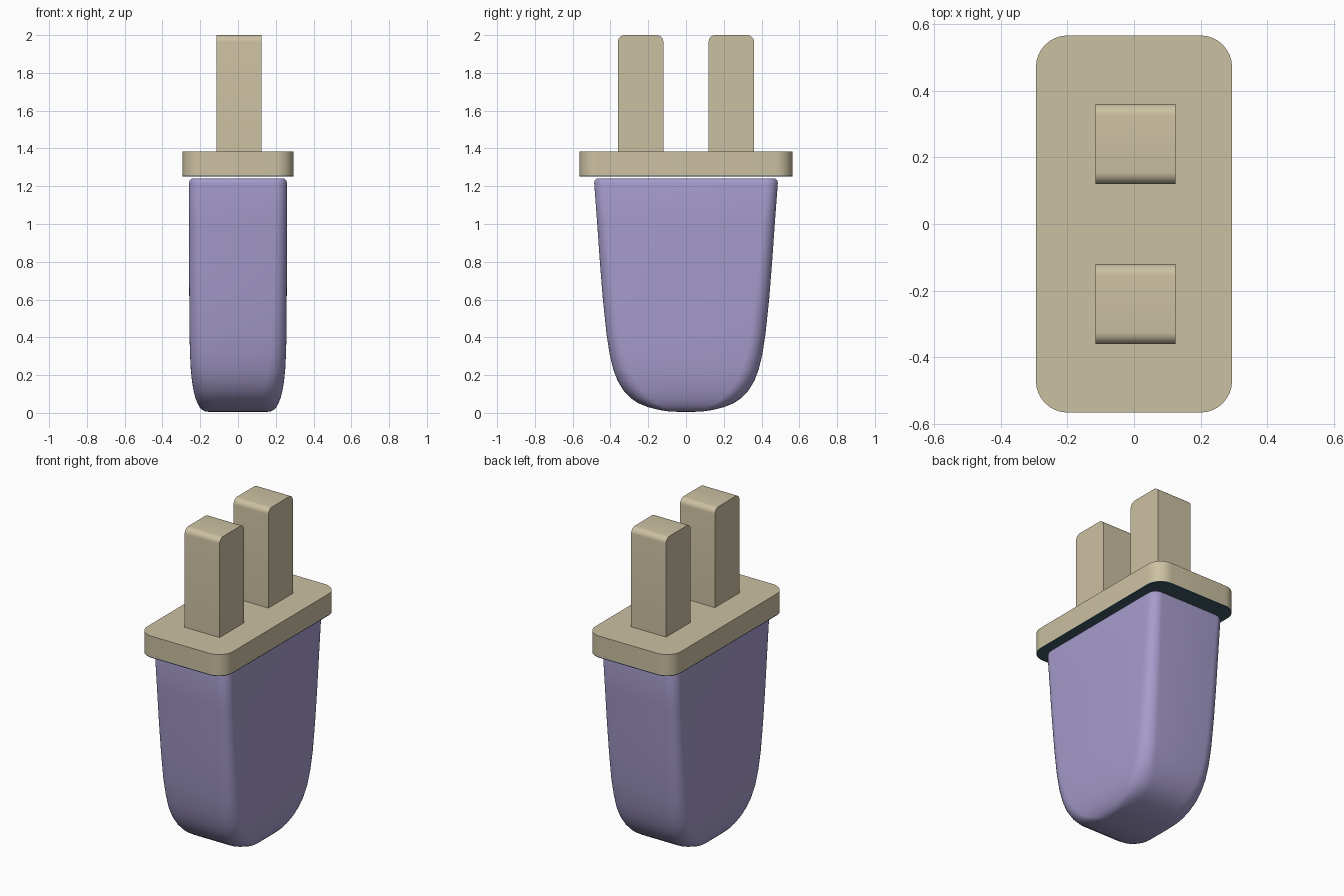
import bpy, bmesh, math

if "Cube" in bpy.data.objects:
    bpy.data.objects.remove(bpy.data.objects["Cube"])

def material(name, color):
    m = bpy.data.materials.new(name)
    m.diffuse_color = (*color, 1)
    m.use_nodes = True
    m.node_tree.nodes["Principled BSDF"].inputs["Base Color"].default_value = m.diffuse_color
    return m

TAN = material("tan", (0.60, 0.53, 0.36))
PURPLE = material("purple", (0.38, 0.33, 0.60))
TEAL = material("dark_teal", (0.05, 0.10, 0.13))

def rounded_rect(hx, hy, r, n=8):
    """Counter-clockwise outline of a rectangle with round corners."""
    pts = []
    for k, (sx, sy) in enumerate([(1, 1), (-1, 1), (-1, -1), (1, -1)]):
        for i in range(n + 1):
            a = math.pi / 2 * (k + i / n)
            pts.append((sx * (hx - r) + r * math.cos(a),
                        sy * (hy - r) + r * math.sin(a)))
    return pts

def loft(name, rings, mat, angle=40):
    """Skin a stack of (outline, z) rings, bottom to top, and cap both ends."""
    bm = bmesh.new()
    loops = [[bm.verts.new((x, y, z)) for x, y in pts] for pts, z in rings]
    for a, b in zip(loops, loops[1:]):
        for i in range(len(a)):
            j = (i + 1) % len(a)
            bm.faces.new((a[i], a[j], b[j], b[i]))
    bm.faces.new(loops[0][::-1])
    bm.faces.new(loops[-1])
    me = bpy.data.meshes.new(name)
    bm.to_mesh(me)
    bm.free()
    ob = bpy.data.objects.new(name, me)
    bpy.context.collection.objects.link(ob)
    me.materials.append(mat)
    bpy.ops.object.select_all(action='DESELECT')
    bpy.context.view_layer.objects.active = ob
    ob.select_set(True)
    bpy.ops.object.shade_smooth_by_angle(angle=math.radians(angle))
    return ob

# Tapered body with a bulging bottom: z, half width, half depth, corner radius
BODY = [(0.005, 0.150, 0.03, 0.015), (0.008, 0.172, 0.09, 0.04),
        (0.015, 0.188, 0.14, 0.06), (0.03, 0.203, 0.20, 0.08),
        (0.05, 0.214, 0.25, 0.09), (0.08, 0.226, 0.295, 0.10),
        (0.12, 0.236, 0.332, 0.10), (0.17, 0.244, 0.362, 0.095),
        (0.23, 0.250, 0.385, 0.09), (0.31, 0.254, 0.404, 0.085),
        (0.42, 0.257, 0.421, 0.08), (0.60, 0.258, 0.440, 0.075),
        (0.80, 0.259, 0.456, 0.07), (1.00, 0.259, 0.470, 0.065),
        (1.215, 0.259, 0.486, 0.06), (1.23, 0.256, 0.484, 0.06),
        (1.24, 0.245, 0.473, 0.05)]
loft("body", [(rounded_rect(hx, hy, r), z) for z, hx, hy, r in BODY], PURPLE, 60)

# Flange plate with a thin dark sheet under it
outline = rounded_rect(0.294, 0.565, 0.095)
loft("flange", [(outline, 1.256), (outline, 1.385)], TAN)
loft("flange_underside", [(outline, 1.251), (outline, 1.256)], TEAL)

# Two prongs, rounded on the top edges that run along x
for name, y in (("prong_front", -0.24), ("prong_back", 0.24)):
    bm = bmesh.new()
    bmesh.ops.create_cube(bm, size=1)
    for v in bm.verts:
        v.co = (0.005 + v.co.x * 0.24, y + v.co.y * 0.24, 1.69 + v.co.z * 0.62)
    edges = [e for e in bm.edges if all(v.co.z > 1.9 for v in e.verts)
             and abs(e.verts[0].co.y - e.verts[1].co.y) < 1e-4]
    bmesh.ops.bevel(bm, geom=edges, offset=0.035, segments=6, profile=0.5,
                    affect='EDGES')
    me = bpy.data.meshes.new(name)
    bm.to_mesh(me)
    bm.free()
    me.materials.append(TAN)
    ob = bpy.data.objects.new(name, me)
    bpy.context.collection.objects.link(ob)
    bpy.ops.object.select_all(action='DESELECT')
    bpy.context.view_layer.objects.active = ob
    ob.select_set(True)
    bpy.ops.object.shade_smooth_by_angle(angle=math.radians(40))
